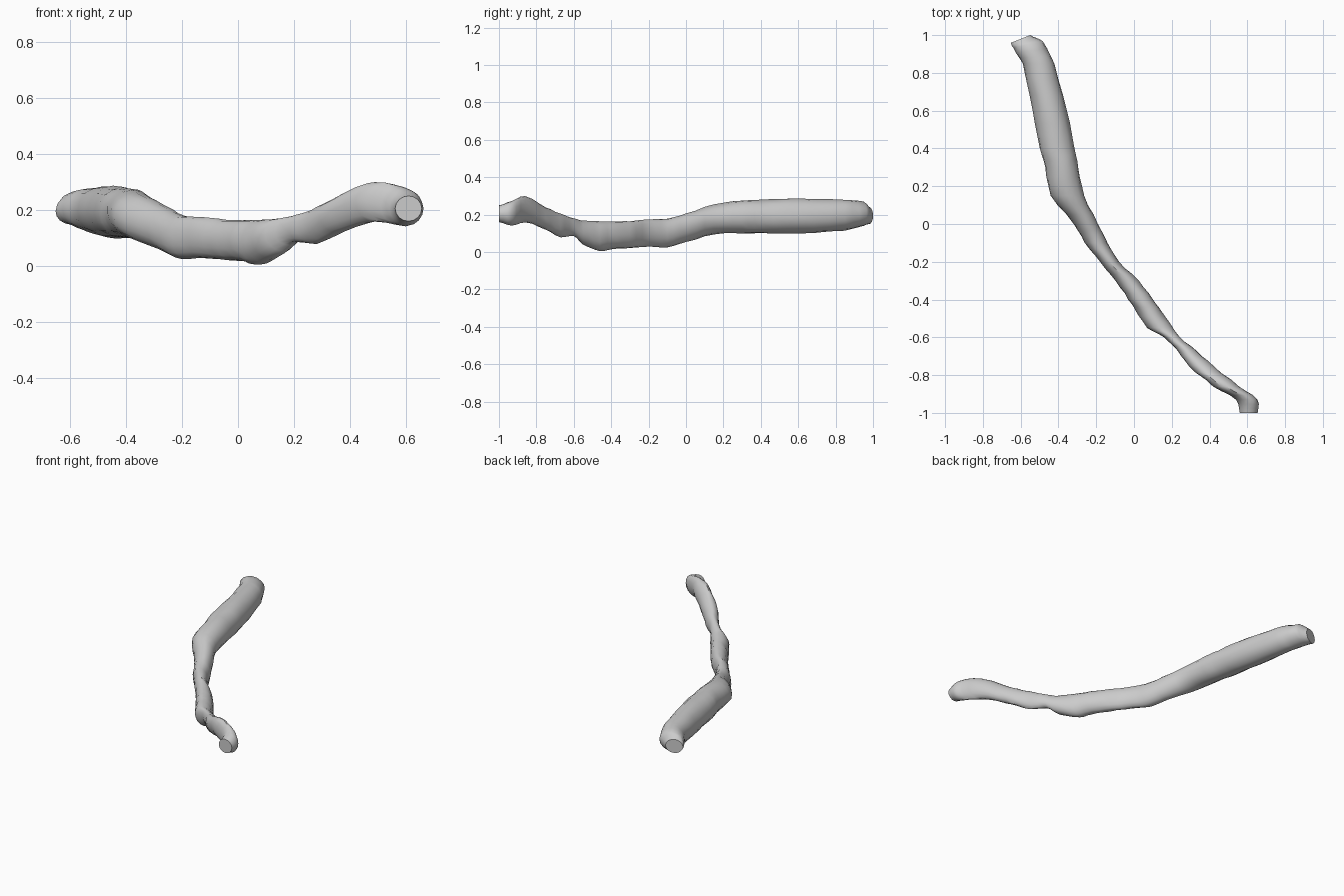
import bpy
import bmesh
import math
import random
from mathutils import Vector

random.seed(4)

default_cube = bpy.data.objects.get("Cube")
if default_cube:
    bpy.data.objects.remove(default_cube, do_unlink=True)

SIDES = 16
STEPS = 3

# Branch outline: y, left x, right x, bottom z, top z
STATIONS = [
    (.98, -.65, -.55, .15, .24),
    (.95, -.64, -.48, .14, .27),
    (.85, -.59, -.42, .115, .28),
    (.6, -.535, -.355, .1, .285),
    (.4, -.5, -.315, .1, .28),
    (.3, -.47, -.295, .1, .275),
    (.15, -.44, -.265, .095, .255),
    (0, -.32, -.19, .055, .205),
    (-.1, -.26, -.14, .025, .18),
    (-.2, -.18, -.08, .03, .175),
    (-.3, -.1, .025, .02, .165),
    (-.4, -.03, .1, .015, .165),
    (-.46, .01, .145, .004, .165),
    (-.55, .07, .205, .04, .168),
    (-.6, .16, .245, .085, .18),
    (-.67, .23, .33, .08, .205),
    (-.75, .29, .42, .12, .24),
    (-.86, .42, .555, .16, .3),
    (-.93, .54, .655, .142, .275),
    (-1, .56, .655, .16, .25),
]


def make_material(name, colour):
    material = bpy.data.materials.new(name)
    material.use_nodes = True
    material.diffuse_color = colour
    shader = material.node_tree.nodes["Principled BSDF"]
    shader.inputs["Base Color"].default_value = colour
    shader.inputs["Roughness"].default_value = 0.8
    return material


def blend(a, b, c, d, t):
    """Smooth curve from b to c, with gentle tangents."""
    start, end = (c - a) * 0.35, (d - b) * 0.35
    s = 1 - t
    return (b * s * s * (1 + t + t) + c * t * t * (3 - t - t)
            + start * t * s * s - end * t * t * s)


def refine(stations):
    """Add intermediate sections between the given ones."""
    result = []
    last = len(stations) - 1
    for i in range(last):
        near = [stations[max(0, min(last, i + k))] for k in (-1, 0, 1, 2)]
        for step in range(STEPS):
            t = step / STEPS
            row = [blend(*values, t) for values in zip(*near)]
            row[0] = near[1][0] + (near[2][0] - near[1][0]) * t
            result.append(row)
    result.append(list(stations[last]))
    return result


def make_ring(bm, section, skew, rough):
    """One rounded cross-section with slightly uneven bark."""
    y, left, right, bottom, top = section
    centre = Vector(((left + right) / 2, y, (bottom + top) / 2))
    ring = []
    for i in range(SIDES):
        angle = math.tau * i / SIDES
        swell = 1 + random.uniform(-rough, rough)
        dx = math.cos(angle) * (right - left) / 2 * swell
        dz = math.sin(angle) * (top - bottom) / 2 * swell
        ring.append(bm.verts.new(centre + Vector((dx, dx * skew, dz))))
    return ring


# Branch body, skinned between the sections with broken flat ends
bm = bmesh.new()
sections = refine(STATIONS)
rings = []
for index, section in enumerate(sections):
    skew = 0.4 * max(0, 1 - index / (2 * STEPS))
    is_end = index in (0, len(sections) - 1)
    rings.append(make_ring(bm, section, skew, 0 if is_end else 0.025))
for first, second in zip(rings, rings[1:]):
    for i in range(SIDES):
        j = (i + 1) % SIDES
        bm.faces.new((first[i], first[j], second[j], second[i]))
bm.faces.new(rings[0])
bm.faces.new(rings[-1])
bmesh.ops.recalc_face_normals(bm, faces=bm.faces)

mesh = bpy.data.meshes.new("branch")
bm.to_mesh(mesh)
bm.free()
branch = bpy.data.objects.new("branch", mesh)
bpy.context.collection.objects.link(branch)
mesh.materials.append(make_material("plain grey", (0.6, 0.6, 0.6, 1)))

# Soft sides, crisp broken ends
bpy.ops.object.select_all(action="DESELECT")
branch.select_set(True)
bpy.context.view_layer.objects.active = branch
bpy.ops.object.shade_smooth_by_angle(angle=math.radians(40))
